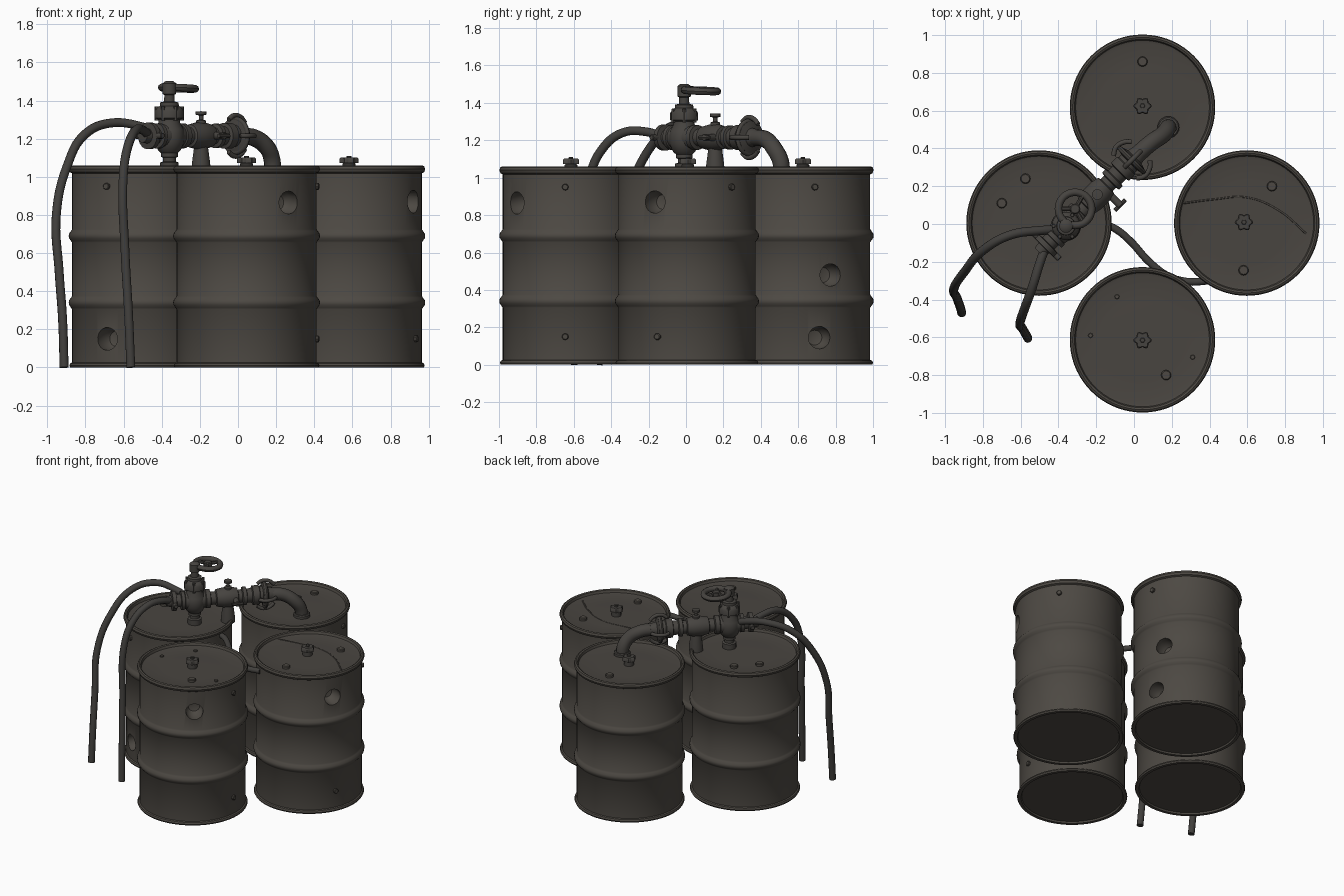
import bpy, bmesh, math
from mathutils import Vector

if "Cube" in bpy.data.objects:
    bpy.data.objects.remove(bpy.data.objects["Cube"])


def mat(name, rgb):
    m = bpy.data.materials.new(name)
    m.diffuse_color = (*rgb, 1)
    m.use_nodes = True
    m.node_tree.nodes["Principled BSDF"].inputs["Base Color"].default_value = m.diffuse_color
    return m


STEEL = mat("weathered_barrel_steel", (0.074, 0.066, 0.056))
LID = mat("dull_lid_steel", (0.066, 0.059, 0.051))
IRON = mat("dark_valve_iron", (0.062, 0.057, 0.051))
RUBBER = mat("dark_hose_rubber", (0.052, 0.049, 0.045))


def finish(ob, angle=40):
    bpy.ops.object.select_all(action='DESELECT')
    ob.select_set(True)
    bpy.context.view_layer.objects.active = ob
    bpy.ops.object.shade_smooth_by_angle(angle=math.radians(angle))
    return ob


def lathe(name, profile, origin=(0, 0, 0), axis=(0, 0, 1), m=IRON, n=24, lobe=0):
    """Revolve (radius, height) points round an axis; lobe > 0 gives a fluted edge."""
    bm = bmesh.new()
    rings = []
    for r, z in profile:
        if r == 0:
            rings.append([bm.verts.new((0, 0, z))])
        else:
            ring = []
            for i in range(n):
                a = 2 * math.pi * i / n
                k = r * (1 + lobe * math.cos(6 * a))
                ring.append(bm.verts.new((k * math.cos(a), k * math.sin(a), z)))
            rings.append(ring)
    for a, b in zip(rings, rings[1:]):
        for i in range(n):
            j = (i + 1) % n
            vs = []
            for v in (a[i % len(a)], a[j % len(a)], b[j % len(b)], b[i % len(b)]):
                if v not in vs:
                    vs.append(v)
            bm.faces.new(vs)
    bmesh.ops.recalc_face_normals(bm, faces=bm.faces)
    me = bpy.data.meshes.new(name)
    bm.to_mesh(me)
    bm.free()
    me.materials.append(m)
    ob = bpy.data.objects.new(name, me)
    bpy.context.collection.objects.link(ob)
    ob.location = origin
    ob.rotation_mode = 'QUATERNION'
    ob.rotation_quaternion = Vector((0, 0, 1)).rotation_difference(Vector(axis).normalized())
    return finish(ob)


def rod(name, r, length, origin, axis=(0, 0, 1), m=IRON, n=16, lobe=0):
    b = min(r, length) * 0.2
    return lathe(name, [(0, 0), (r, 0), (r, length - b), (r - b, length), (0, length)],
                 origin, axis, m, n, lobe)


def tube(name, points, r, m=RUBBER):
    cu = bpy.data.curves.new(name, 'CURVE')
    cu.dimensions = '3D'
    cu.bevel_depth, cu.bevel_resolution, cu.use_fill_caps = r, 3, True
    cu.resolution_u = 8
    sp = cu.splines.new('BEZIER')
    sp.bezier_points.add(len(points) - 1)
    for bp, p in zip(sp.bezier_points, points):
        bp.co = p
        bp.handle_left_type = bp.handle_right_type = 'AUTO'
    cu.materials.append(m)
    ob = bpy.data.objects.new(name, cu)
    bpy.context.collection.objects.link(ob)
    bpy.ops.object.select_all(action='DESELECT')
    ob.select_set(True)
    bpy.context.view_layer.objects.active = ob
    bpy.ops.object.convert(target='MESH')
    return finish(bpy.context.view_layer.objects.active, 60)


def ring(name, origin, axis, major, minor, m=IRON):
    prof = [(major + minor * math.cos(t), minor * math.sin(t))
            for t in [2 * math.pi * i / 10 for i in range(11)]]
    return lathe(name, prof, origin, axis, m, 32)


# Barrels: rolled rims, two hoops, recessed lid
def hoop(z):
    return [(.367, z - .035), (.373, z - .026), (.383, z - .012), (.385, z),
            (.383, z + .012), (.373, z + .026), (.367, z + .035)]


BARREL = ([(0, .012), (.35, .012), (.355, 0), (.377, 0), (.382, .01), (.377, .022), (.367, .026)]
          + hoop(.34) + hoop(.69)
          + [(.367, 1.018), (.379, 1.024), (.385, 1.04), (.38, 1.055), (.37, 1.06),
             (.36, 1.055), (.354, 1.037), (.34, 1.033), (.2, 1.036), (0, 1.037)])

# name: centre, holes (angle, height), side bolts (angle, height)
BARRELS = {
    "front": ((.045, -.613), [(-53, .865)], [(-5, .95), (-5, .15)]),
    "right": ((.597, .005), [(-28, .87)], [(-25, .15), (40, .95)]),
    "back": ((.045, .618), [(25, .48), (15, .145)], [(11, .95)]),
    "left": ((-.503, .005), [(240, .15)], [(240, .95)]),
}
for key, ((cx, cy), holes, bolts) in BARRELS.items():
    ob = lathe(key + "_barrel", BARREL, (cx, cy, 0), m=STEEL, n=72)
    ob.data.materials.append(LID)
    for f in ob.data.polygons:
        if f.center.z > 1.03 and f.center.xy.length < .355:
            f.material_index = 1
    for a, z in holes:
        d = Vector((math.cos(math.radians(a)), math.sin(math.radians(a)), 0))
        cut = lathe("hole_cutter", [(0, 0), (.04, .01), (.06, .04), (.06, .2), (0, .2)],
                    Vector((cx, cy, z)) + d * .26, d, STEEL, 20)
        cut.hide_render = True
        md = ob.modifiers.new("hole", 'BOOLEAN')
        md.operation, md.solver, md.object = 'DIFFERENCE', 'EXACT', cut
        bpy.context.view_layer.objects.active = ob
        bpy.ops.object.modifier_apply(modifier=md.name)
        bpy.data.objects.remove(cut)
    finish(ob, 35)
    for a, z in bolts:
        d = Vector((math.cos(math.radians(a)), math.sin(math.radians(a)), 0))
        rod(key + "_side_bolt", .018, .022, Vector((cx, cy, z)) + d * .36, d, STEEL, 8)

# Lid fittings: fluted centre caps, bungs and rivets
for x, y in [(.045, .625), (.582, .01), (.045, -.615)]:
    rod("cap_base", .034, .045, (x, y, 1.03))
    rod("cap_knob", .043, .03, (x, y, 1.072), n=36, lobe=.14)
    rod("cap_nut", .014, .012, (x, y, 1.098), n=6)
for x, y in [(.045, .86), (.73, .2), (.58, -.245), (.17, -.8), (-.575, .24), (-.70, .11)]:
    rod("lid_bung", .027, .025, (x, y, 1.03), m=STEEL, n=12)
for x, y in [(-.09, -.385), (-.23, -.59), (.31, -.705)]:
    rod("lid_rivet", .013, .015, (x, y, 1.03), m=STEEL, n=8)
tube("lid_crease", [(.26, .11, 1.033), (.42, .13, 1.034), (.6, .14, 1.034),
                    (.77, .07, 1.034), (.91, -.05, 1.033)], .005, LID)

# Main horizontal pipe, running diagonally from the left barrel to the back barrel
P = Vector((-.36, -.01, 1.215))
D = Vector((1, 1, 0)).normalized()
SIDE = Vector((1, -1, 0)).normalized()
lathe("main_pipe", [(0, -.2), (.035, -.2), (.04, -.165), (.07, -.162), (.07, -.135), (.045, -.13),
                    (.045, -.1), (.066, -.098), (.066, -.075), (.06, -.07), (.075, 0), (.06, .07),
                    (.066, .075), (.066, .105), (.046, .11), (.046, .145), (.06, .15), (.07, .2),
                    (.07, .26), (.06, .3), (.045, .305), (.045, .33), (.064, .335), (.064, .36),
                    (.05, .365), (.05, .4), (.068, .405), (.068, .45), (.06, .455), (.06, .475),
                    (.085, .48), (.085, .505), (.05, .515), (.042, .56), (0, .56)], P, D, n=28)

# Hose clamp and quick coupling with levers
for s in (-1, 1):
    rod("hose_clamp_ear", .016, .1, P - D * .148, SIDE * s, n=10)
    for across in (SIDE, Vector((0, 0, 1))):
        q = P + across * s * .085
        tube("coupling_lever", [q + D * .44, q + D * .48 + across * s * .022,
                                q + D * .53 + across * s * .012, q + D * .56 - across * s * .015],
             .013, IRON)
ring("coupling_ring", P + D * .492, D, .088, .013)

# Elbow into the back barrel
e = P + D * .52
tube("elbow_pipe", [e, e + D * .1 + Vector((.01, 0, -.012)), (.155, .475, 1.15),
                    (.178, .505, 1.09), (.182, .512, 1.02)], .045, IRON)
rod("elbow_collar", .058, .03, (.182, .512, 1.03), n=20)

# Upright valve: foot, body, bonnet and stem
V = (P.x, P.y, 0)
lathe("valve_body", [(0, 1.03), (.048, 1.03), (.048, 1.075), (.034, 1.08), (.034, 1.1), (.044, 1.105),
                     (.044, 1.125), (.06, 1.14), (.078, 1.18), (.08, 1.215), (.076, 1.25),
                     (.056, 1.285), (.056, 1.3), (.075, 1.308), (.075, 1.345), (.066, 1.36),
                     (.05, 1.372), (.048, 1.39), (.028, 1.395), (.026, 1.43), (.036, 1.435),
                     (.036, 1.49), (.02, 1.502), (0, 1.502)], V, n=28)
for i in range(6):
    a = math.pi * i / 3
    rod("bonnet_bolt", .011, .075, (P.x + .066 * math.cos(a), P.y + .066 * math.sin(a), 1.295), n=6)

# Offset handwheel
W = Vector((-.312, .08, 1.465))
ring("handwheel_rim", W, (.04, .04, 1), .088, .02)
for ang in (60, 180, 300):
    a = math.radians(ang)
    rod("handwheel_spoke", .012, .085, W, (math.cos(a), math.sin(a), 0), n=8)
rod("handwheel_hub", .028, .04, W - Vector((0, 0, .02)), n=12)

# Second support and the small taps on the pipe
S = P + D * .235
lathe("pipe_support", [(0, 1.03), (.05, 1.03), (.048, 1.07), (.036, 1.16), (0, 1.16)], (S.x, S.y, 0))
lathe("tap_stem", [(0, 1.27), (.026, 1.27), (.026, 1.295), (.012, 1.3), (.012, 1.322), (.028, 1.326),
                   (.028, 1.342), (0, 1.344)], (S.x, S.y, 0), n=16)
rod("side_tap", .02, .13, P + D * .28, SIDE, n=12)
rod("side_tap_handle", .011, .08, P + D * .24 + SIDE * .125, D, n=8)

# Hoses
tube("long_hose", [(-.38, -.03, 1.22), (-.5, -.035, 1.262), (-.66, -.06, 1.283), (-.80, -.14, 1.225),
                   (-.895, -.25, 1.06), (-.953, -.34, .8), (-.938, -.39, .5), (-.92, -.44, .25),
                   (-.912, -.47, 0)], .024)
tube("short_hose", [P - D * .15, (-.5, -.21, 1.245), (-.54, -.34, 1.24), (-.58, -.45, 1.15),
                    (-.602, -.515, 1.0), (-.592, -.55, .6), (-.575, -.58, .3), (-.562, -.605, 0)], .024)
tube("link_hose", [(-.16, .0, 1.0), (-.10, -.025, 1.0), (-.02, -.09, .99), (.08, -.2, .98),
                   (.18, -.275, .975), (.28, -.305, .975), (.40, -.30, .98)], .02)
